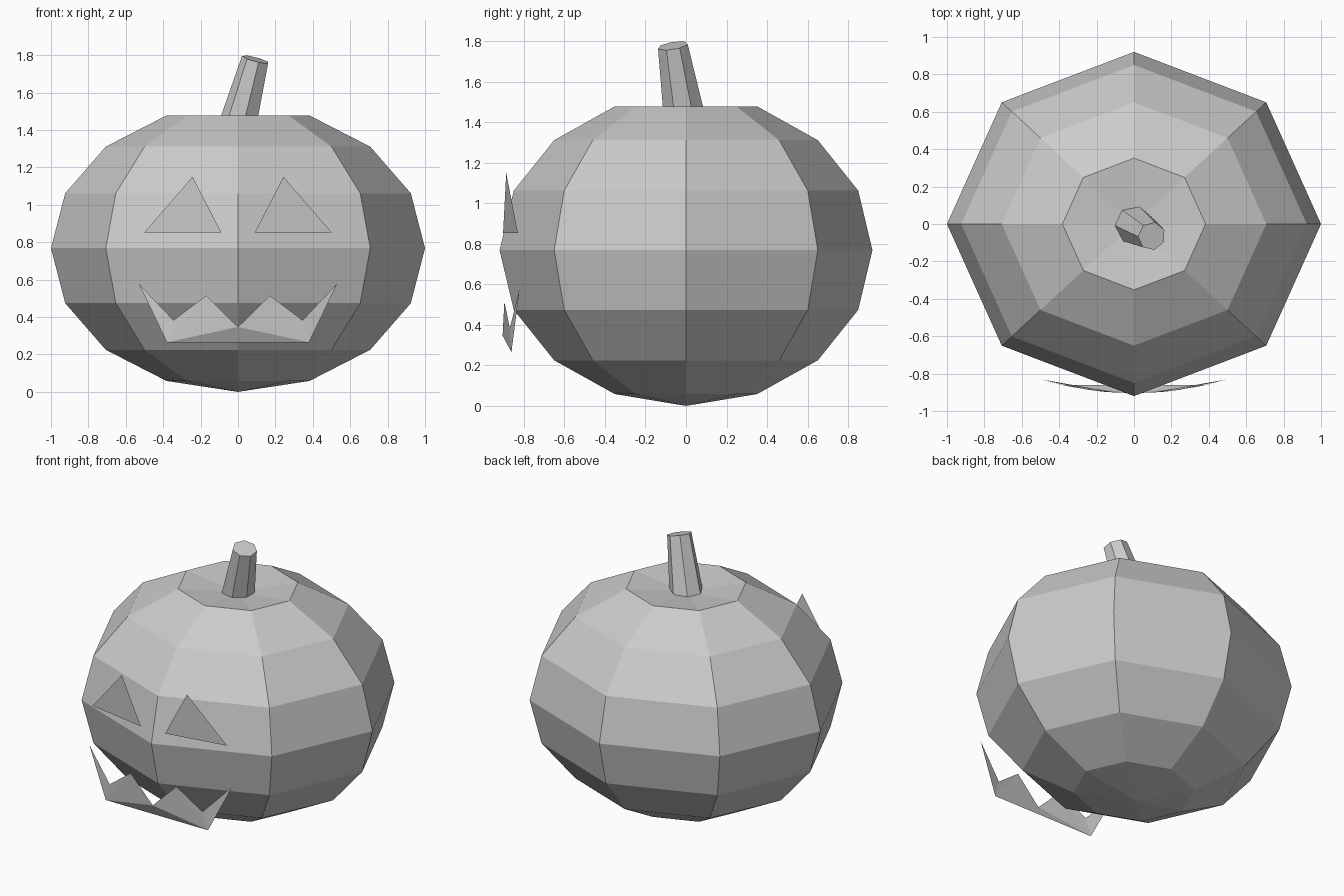
import bpy, bmesh
from math import cos, sin, pi
from mathutils import Vector

if "Cube" in bpy.data.objects:
    bpy.data.objects.remove(bpy.data.objects["Cube"])

RX, RY, RZ = 1.0, 0.92, 0.768


def add_object(name, mesh):
    obj = bpy.data.objects.new(name, mesh)
    bpy.context.collection.objects.link(obj)
    return obj


def mesh_object(name, verts, faces):
    mesh = bpy.data.meshes.new(name)
    mesh.from_pydata(verts, [], faces)
    return add_object(name, mesh)


# Body: eight-sided squashed sphere with the top pole pushed in
bm = bmesh.new()
bmesh.ops.create_uvsphere(bm, u_segments=8, v_segments=8, radius=1)
for v in bm.verts:
    pole = v.co.z > 0.99
    v.co = (v.co.x * RX, v.co.y * RY, (v.co.z + 1) * RZ)
    if pole:
        v.co.z = 1.435
body_mesh = bpy.data.meshes.new("pumpkin_body")
bm.to_mesh(body_mesh)
bm.free()
add_object("pumpkin_body", body_mesh)

# Stem: tapered, leaning seven-sided prism
N = 7
base, tip = Vector((-0.007, -0.002, 1.39)), Vector((0.095, -0.065, 1.777))
tilt = Vector((0, 0, 1)).rotation_difference(tip - base)
verts = []
for centre, r in ((base, 0.108), (tip, 0.076)):
    for i in range(N):
        a = pi + 2 * pi * i / N
        verts.append(centre + tilt @ Vector((r * cos(a), r * sin(a), 0)))
faces = [(i, (i + 1) % N, N + (i + 1) % N, N + i) for i in range(N)]
faces += [tuple(reversed(range(N))), tuple(range(N, 2 * N))]
mesh_object("stem", verts, faces)


# Face pieces: thin sheets bowed around the front
def bowed(x, z):
    return (x, -0.905 + 0.3 * x * x, z)


eye = [(0.09, 0.853), (0.5, 0.853), (0.243, 1.15)]
for side, name in ((1, "right_eye"), (-1, "left_eye")):
    mesh_object(name, [bowed(side * x, z) for x, z in eye],
                [(0, 1, 2)[::side]])

# Mouth: half outline mirrored across the centre, plus the lower middle piece
half = [(0, 0.347), (0.38, 0.265), (0.17, 0.515), (0.345, 0.383), (0.53, 0.578)]
half_faces = [(0, 1, 2), (2, 1, 3), (3, 1, 4)]
verts = [bowed(x, z) for x, z in half] + [bowed(-x, z) for x, z in half[1:]]
mirror = [0, 5, 6, 7, 8]
faces = half_faces + [tuple(mirror[i] for i in reversed(f)) for f in half_faces]
faces.append((0, 5, 1))
mesh_object("mouth", verts, faces)
